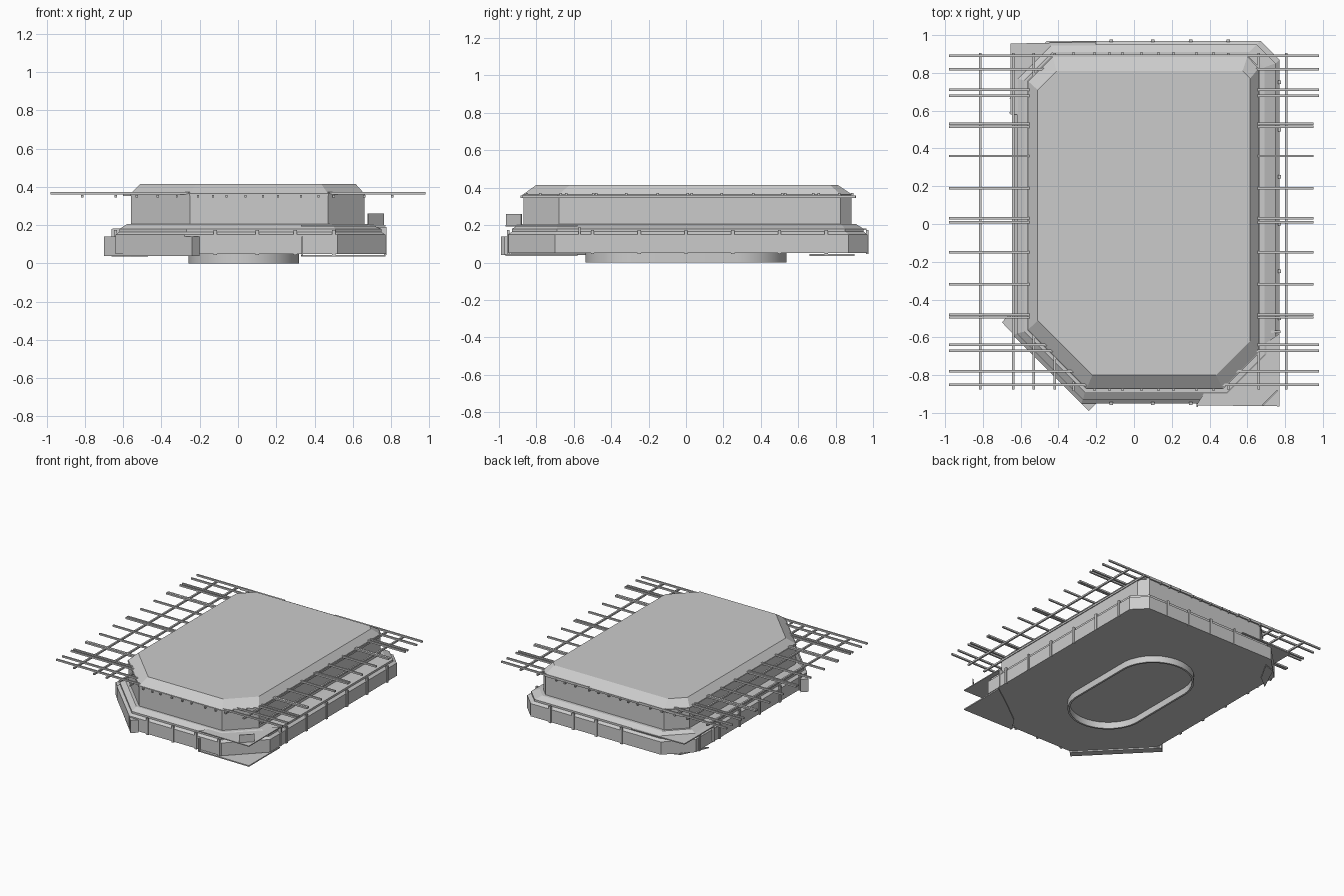
import bpy, bmesh, math
from mathutils import Vector

cube = bpy.data.objects.get("Cube")
if cube:
    bpy.data.objects.remove(cube)

grey = bpy.data.materials.new("plain grey")
grey.use_nodes = True
grey.diffuse_color = (0.6, 0.6, 0.6, 1)
grey.node_tree.nodes["Principled BSDF"].inputs["Base Color"].default_value = (0.6, 0.6, 0.6, 1)


def finish(name, bm):
    bmesh.ops.recalc_face_normals(bm, faces=bm.faces)
    mesh = bpy.data.meshes.new(name)
    bm.to_mesh(mesh)
    bm.free()
    mesh.materials.append(grey)
    ob = bpy.data.objects.new(name, mesh)
    bpy.context.collection.objects.link(ob)
    return ob


def loft(name, layers):
    """Closed solid through (outline, height) layers with equal point counts."""
    bm = bmesh.new()
    rings = [[bm.verts.new((x, y, z)) for x, y in pts] for pts, z in layers]
    n = len(rings[0])
    bm.faces.new(rings[0])
    bm.faces.new(rings[-1])
    for a, b in zip(rings, rings[1:]):
        for i in range(n):
            j = (i + 1) % n
            bm.faces.new((a[i], a[j], b[j], b[i]))
    return finish(name, bm)


def prism(name, pts, z0, z1):
    return loft(name, [(pts, z0), (pts, z1)])


def octagon(x0, x1, y0, y1, fl, fr, br, bl):
    """Rectangle with its four corners cut by different amounts."""
    return [(x0, y0 + fl), (x0 + fl, y0), (x1 - fr, y0), (x1, y0 + fr),
            (x1, y1 - br), (x1 - br, y1), (x0 + bl, y1), (x0, y1 - bl)]


def boxes(name, items):
    """One object made of many boxes given as centre, size and turn."""
    bm = bmesh.new()
    for centre, size, turn in items:
        verts = bmesh.ops.create_cube(bm, size=1)["verts"]
        bmesh.ops.scale(bm, vec=size, verts=verts)
        spin = Vector((math.cos(turn), math.sin(turn)))
        for v in verts:
            x, y, z = v.co
            v.co = (x * spin.x - y * spin.y + centre[0],
                    x * spin.y + y * spin.x + centre[1], z + centre[2])
    return finish(name, bm)


# Lower hull, with a rim that slopes up to the turret wall
outer = octagon(-.64, .77, -.95, .97, .36, .25, .1, .18)
rim = octagon(-.62, .75, -.93, .95, .35, .24, .1, .18)
deck = octagon(-.58, .69, -.89, .91, .32, .2, .08, .15)
loft("lower_hull", [(outer, .05), (outer, .15), (rim, .165), (rim, .18), (deck, .205)])

# Upper wall and bevelled roof
wall = octagon(-.56, .66, -.87, .885, .31, .19, .06, .13)
roof = octagon(-.51, .615, -.8, .81, .29, .18, .04, .1)
loft("upper_body", [(wall, .19), (wall, .365), (roof, .415)])

# Open oval ring underneath
def stadium(r, half):
    pts = []
    for k in range(32):
        a = math.tau * (k + .5) / 32
        pts.append((.03 + r * math.cos(a), r * math.sin(a) + math.copysign(half, math.sin(a))))
    return pts


bm = bmesh.new()
loops = [[bm.verts.new((x, y, z)) for x, y in stadium(r, .25)]
         for r, z in ((.29, .05), (.29, 0), (.275, 0), (.275, .05))]
for k, ring in enumerate(loops):
    following = loops[(k + 1) % 4]
    for i in range(32):
        j = (i + 1) % 32
        bm.faces.new((ring[i], ring[j], following[j], following[i]))
ring_ob = finish("oval_ring", bm)
for p in ring_ob.data.polygons:
    p.use_smooth = abs(p.normal.z) < .5

# Slanted fender along the large corner cut
prism("slanted_fender", [(-.7, -.52), (-.24, -.99), (-.2, -.95), (-.66, -.48)], .04, .14)

# Corner plates over and under the hull
front_corner = [(.33, -.96), (.77, -.965), (.77, -.58), (.6, -.7), (.4, -.85)]
prism("front_corner_top", front_corner, .193, .2)
prism("front_corner_bottom", front_corner, .036, .045)
back_corner = [(-.655, .58), (-.58, .58), (-.5, .85), (-.2, .9), (-.2, .965), (-.655, .955)]
prism("back_corner_plate", back_corner, .175, .183)
prism("back_corner_bottom", [(-.66, .66), (-.56, .74), (-.47, .9), (-.56, .87)], .036, .045)
boxes("corner_flaps", [
    ((.72, -.92, .23), (.113, .006, .06), math.pi / 4),
    ((.335, -.95, .09), (.008, .04, .1), 0),
    ((.72, -.57, .12), (.11, .012, .14), 0),
    ((-.64, .59, .12), (.04, .008, .12), 0)])

# Vertical clips around the hull
clips = []
for y in (-.5, -.25, 0, .25, .5, .75):
    for x in (-.64, .77):
        clips.append(((x, y, .11), (.014, .018, .13), 0))
for x in (-.12, .1, .3, .5):
    for y in (-.95, .97):
        clips.append(((x, y, .11), (.018, .014, .13), 0))
boxes("hull_clips", clips)

# Narrow band under the roof bevel
prism("roof_band", octagon(-.563, .663, -.874, .89, .31, .19, .06, .13), .355, .363)

# Bar armour: cross bars on top of long bars
bar = .013
cross = []
for y in (.89, .82, .71, .68, .53, .515, .36, .19, .03, .01,
          -.15, -.32, -.48, -.495, -.64, -.67, -.78, -.85):
    cross.append(((0, y, .366), (1.95, bar, bar), 0))
boxes("cross_bars", [((s * (.765 if s < 0 else .735) if abs(c[1]) < .6 else s * .6, c[1], c[2]),
                      (.43 if abs(c[1]) < .6 else .76, bar, bar), 0)
                     for c, size, turn in cross for s in (-1, 1)])
boxes("back_bar", [((0, .89, .36), (1.2, bar, bar), 0)])
boxes("long_bars", [((x, .015, .352), (bar, 1.78, bar), 0)
                    for x in (-.815, -.64, -.53, -.42, .5, .66, .805)])

# Short bar ends poking out of the front and back walls
boxes("bar_ends", [((x, y, .352), (.01, .05, bar), 0)
                   for x in (-.32, -.21, -.13, -.06, .04, .13, .21, .33, .42)
                   for y in (-.86, .885)])
